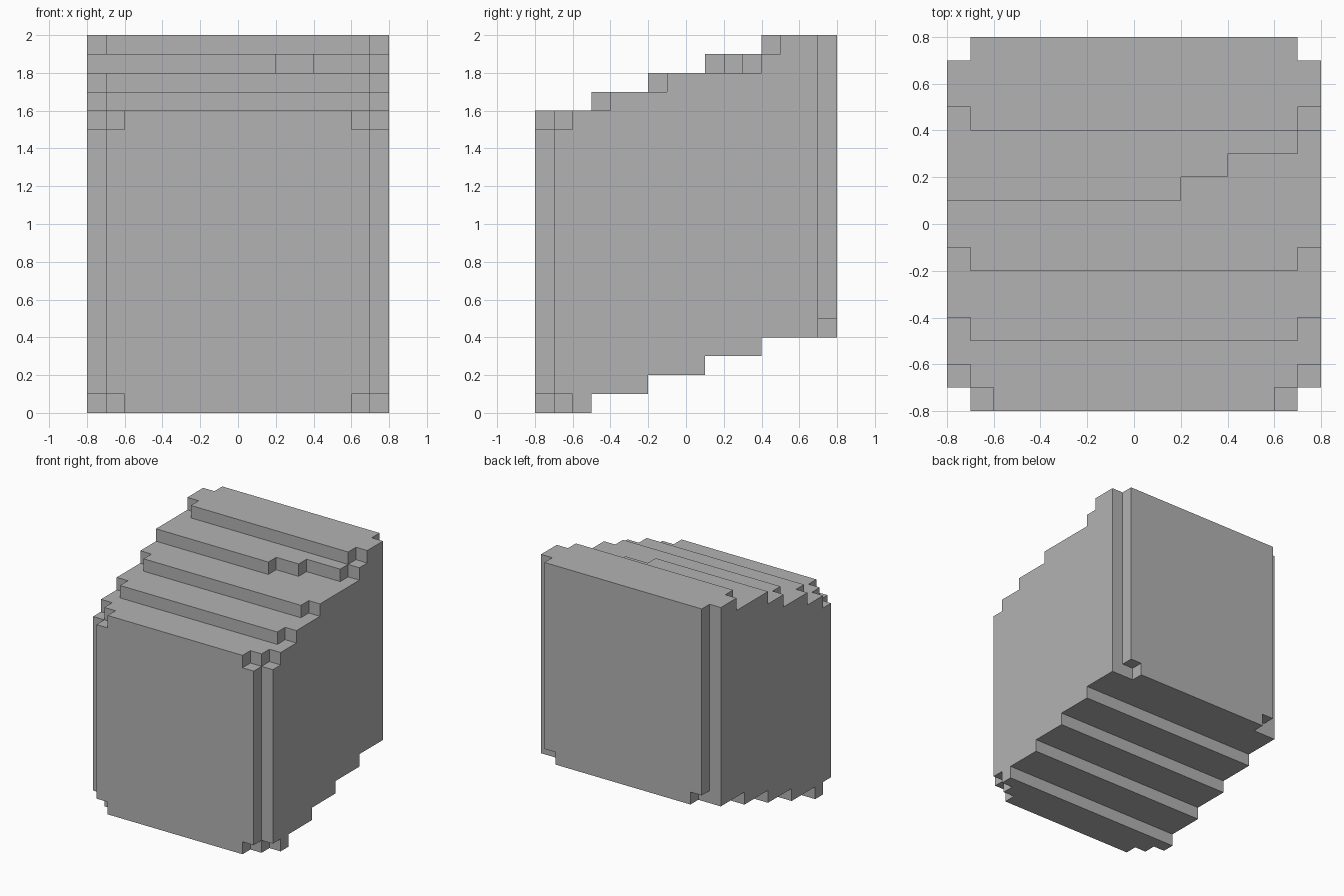
import bpy
import bmesh
from mathutils import Vector

cube = bpy.data.objects.get("Cube")
if cube:
    bpy.data.objects.remove(cube, do_unlink=True)

S = 0.1          # block size
N = 16           # blocks across and deep
H = 20           # blocks high


def column(i, j):
    """Bottom and top level of the block column at (i, j), or None if cut away."""
    side = min(i, N - 1 - i)             # blocks in from the nearer side
    if side == 0 and j in (0, N - 1):    # vertical corner grooves
        return None
    # Underside: straight steps rising to the back
    low = min(j // 3, 4)
    # Top: steps rising to the back, set back one block along the sides
    back = 1 if side == 0 else 0
    ragged = 0 if i < 10 else 1 if i < 12 else 2
    steps = (3 + back, 6 + back, 9 + ragged + (back if i > 8 else 0), 12 + back)
    high = 16 + sum(j >= s for s in steps)
    # Chipped front corners, top and bottom
    if (side, j) in ((1, 0), (0, 1)):
        low, high = 1, 15
    # Chipped lower back corners
    if (side, j) == (1, N - 1):
        low = 5
    return low, high


def solid_blocks():
    cells = set()
    for i in range(N):
        for j in range(N):
            span = column(i, j)
            if span:
                cells.update((i, j, k) for k in range(*span))
    return cells


def build_body(name, material):
    cells = solid_blocks()
    bm = bmesh.new()
    verts = {}

    def corner(p):
        key = tuple(round(c) for c in p)
        if key not in verts:
            x, y, z = key
            verts[key] = bm.verts.new(((x - N / 2) * S, (y - N / 2) * S, z * S))
        return verts[key]

    # Skin only the exposed sides of the blocks
    for cell in cells:
        for axis in range(3):
            for sign in (-1, 1):
                n = Vector((0, 0, 0))
                n[axis] = sign
                if tuple(int(a + b) for a, b in zip(cell, n)) in cells:
                    continue
                u = Vector((0, 0, 0))
                u[(axis + 1) % 3] = 0.5
                v = n.cross(u)
                c = Vector(cell) + Vector((0.5, 0.5, 0.5)) + n * 0.5
                bm.faces.new([corner(p) for p in (c - u - v, c + u - v, c + u + v, c - u + v)])

    # Merge the blocks into large flat faces
    bmesh.ops.dissolve_limit(bm, angle_limit=0.01, verts=bm.verts[:], edges=bm.edges[:])
    mesh = bpy.data.meshes.new(name)
    bm.to_mesh(mesh)
    bm.free()
    mesh.materials.append(material)
    obj = bpy.data.objects.new(name, mesh)
    bpy.context.collection.objects.link(obj)
    return obj


grey = bpy.data.materials.new("plain_grey")
grey.use_nodes = True
colour = (0.45, 0.45, 0.45, 1)
grey.diffuse_color = colour
grey.node_tree.nodes["Principled BSDF"].inputs["Base Color"].default_value = colour

build_body("stepped_block", grey)
